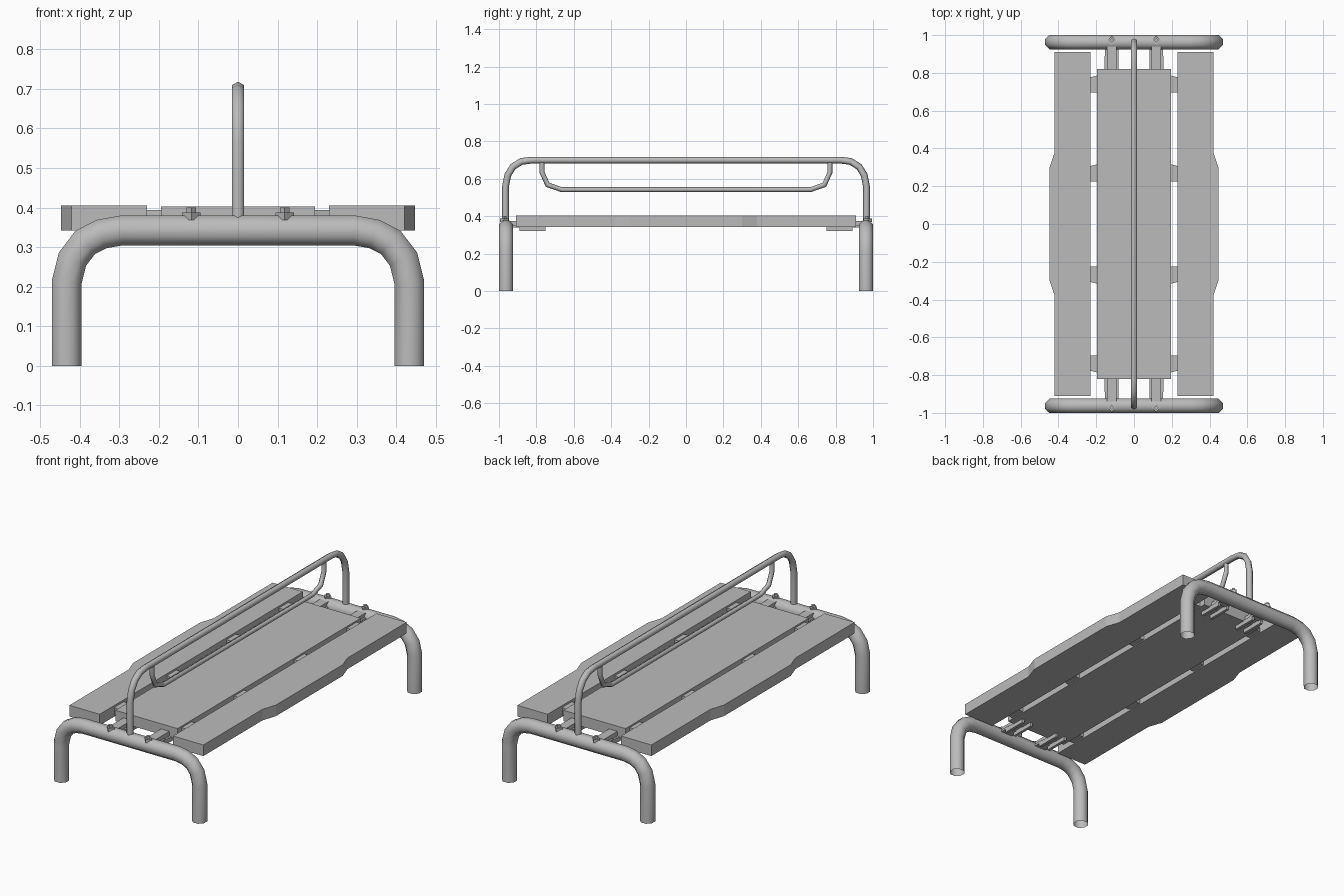
import bpy, bmesh
from math import cos, sin, pi
from mathutils import Vector

if "Cube" in bpy.data.objects:
    bpy.data.objects.remove(bpy.data.objects["Cube"], do_unlink=True)

GREY = (0.5, 0.5, 0.5, 1)
grey = bpy.data.materials.new("plain grey")
grey.use_nodes = True
grey.diffuse_color = GREY
grey.node_tree.nodes["Principled BSDF"].inputs["Base Color"].default_value = GREY


def finish(name, bm, smooth=False):
    bmesh.ops.recalc_face_normals(bm, faces=bm.faces)
    mesh = bpy.data.meshes.new(name)
    bm.to_mesh(mesh)
    bm.free()
    mesh.materials.append(grey)
    for p in mesh.polygons:
        p.use_smooth = smooth
    obj = bpy.data.objects.new(name, mesh)
    bpy.context.collection.objects.link(obj)
    return obj


def tube(name, path, normal, radius, sides, phase=0.0):
    """Sweep a polygon along a planar path with mitred corners, open ends."""
    pts = [Vector(p) for p in path]
    n = Vector(normal)
    bm = bmesh.new()
    rings = []
    for i, p in enumerate(pts):
        before = (p - pts[max(i - 1, 0)]).normalized()
        after = (pts[min(i + 1, len(pts) - 1)] - p).normalized()
        tangent = (before + after).normalized()
        stretch = 1 / tangent.dot(after if i == 0 else before)
        side = n.cross(tangent) * stretch
        angles = [2 * pi * k / sides + phase for k in range(sides)]
        rings.append([bm.verts.new(p + radius * (cos(a) * side + sin(a) * n)) for a in angles])
    for a, b in zip(rings, rings[1:]):
        for k in range(sides):
            j = (k + 1) % sides
            bm.faces.new((a[k], a[j], b[j], b[k]))
    return finish(name, bm, True)


def prism(name, outline, z0, z1):
    """Extrude a flat outline upwards."""
    bm = bmesh.new()
    face = bm.faces.new([bm.verts.new((x, y, z0)) for x, y in outline])
    new = bmesh.ops.extrude_face_region(bm, geom=[face])["geom"]
    bmesh.ops.translate(bm, vec=(0, 0, z1 - z0),
                        verts=[v for v in new if isinstance(v, bmesh.types.BMVert)])
    return finish(name, bm)


def box(name, x0, x1, y0, y1, z0, z1):
    return prism(name, [(x0, y0), (x1, y0), (x1, y1), (x0, y1)], z0, z1)


def mirrored(half):
    """Complete a half path of (sideways, height) points to a full arch."""
    return half + [(-a, b) for a, b in reversed(half)]


# Bent tube legs
leg = mirrored([(-0.433, 0), (-0.433, 0.21), (-0.418, 0.27), (-0.386, 0.312),
                (-0.345, 0.333), (-0.295, 0.342)])
for end, y in (("front", -0.9625), ("back", 0.9625)):
    tube(end + "_leg_tube", [(x, y, z) for x, z in leg], (0, 1, 0), 0.0405, 8, pi / 8)

# Centre rail and the smaller rail hanging from it
rail = mirrored([(-0.965, 0.37), (-0.965, 0.56), (-0.953, 0.62), (-0.925, 0.665),
                 (-0.88, 0.693), (-0.825, 0.7)])
tube("top_rail", [(0, y, z) for y, z in rail], (1, 0, 0), 0.018, 6)
inner = mirrored([(-0.77, 0.695), (-0.77, 0.635), (-0.74, 0.568), (-0.665, 0.542)])
tube("inner_rail", [(0, y, z) for y, z in inner], (1, 0, 0), 0.013, 6)

# Planks
box("centre_plank", -0.195, 0.195, -0.82, 0.82, 0.342, 0.403)
edge = [(0.42, -0.91), (0.42, -0.38), (0.447, -0.3), (0.447, 0.3), (0.42, 0.38), (0.42, 0.91)]
for side, s in (("left", 1), ("right", -1)):
    outline = [(0.23, -0.91)] + edge + [(0.23, 0.91)]
    prism(side + "_plank", [(s * x, y) for x, y in outline], 0.342, 0.405)

    # Spacers joining the planks
    for y in (-0.74, -0.27, 0.27, 0.74):
        t = 1 if y > 0 else -1
        shape = [(0.19, y - t * 0.045), (0.235, y - t * 0.045),
                 (0.235, y + t * 0.036), (0.19, y + t * 0.047)]
        prism(side + "_spacer", [(s * x, yy) for x, yy in shape], 0.348, 0.394)

    # Brackets and bolts holding the planks to the legs
    for end, t in (("front", -1), ("back", 1)):
        x = s * 0.118
        name = side + "_" + end
        box(name + "_bracket", x - 0.026, x + 0.026, t * 0.8, t * 0.94, 0.345, 0.374)
        for o in (-0.029, 0.029):
            box(name + "_bracket_flange", x + o - 0.008, x + o + 0.008,
                t * 0.75, t * 0.89, 0.32, 0.347)
        box(name + "_bracket_plate", x - 0.036, x + 0.036, t * 0.87, t * 0.935, 0.34, 0.352)
        for part, r, z0, z1 in (("nut", 0.023, 0.368, 0.387), ("bolt", 0.012, 0.385, 0.4)):
            ring = [(x + r * cos(k * pi / 2), t * 0.972 + r * sin(k * pi / 2)) for k in range(4)]
            prism(name + "_" + part, ring, z0, z1)
